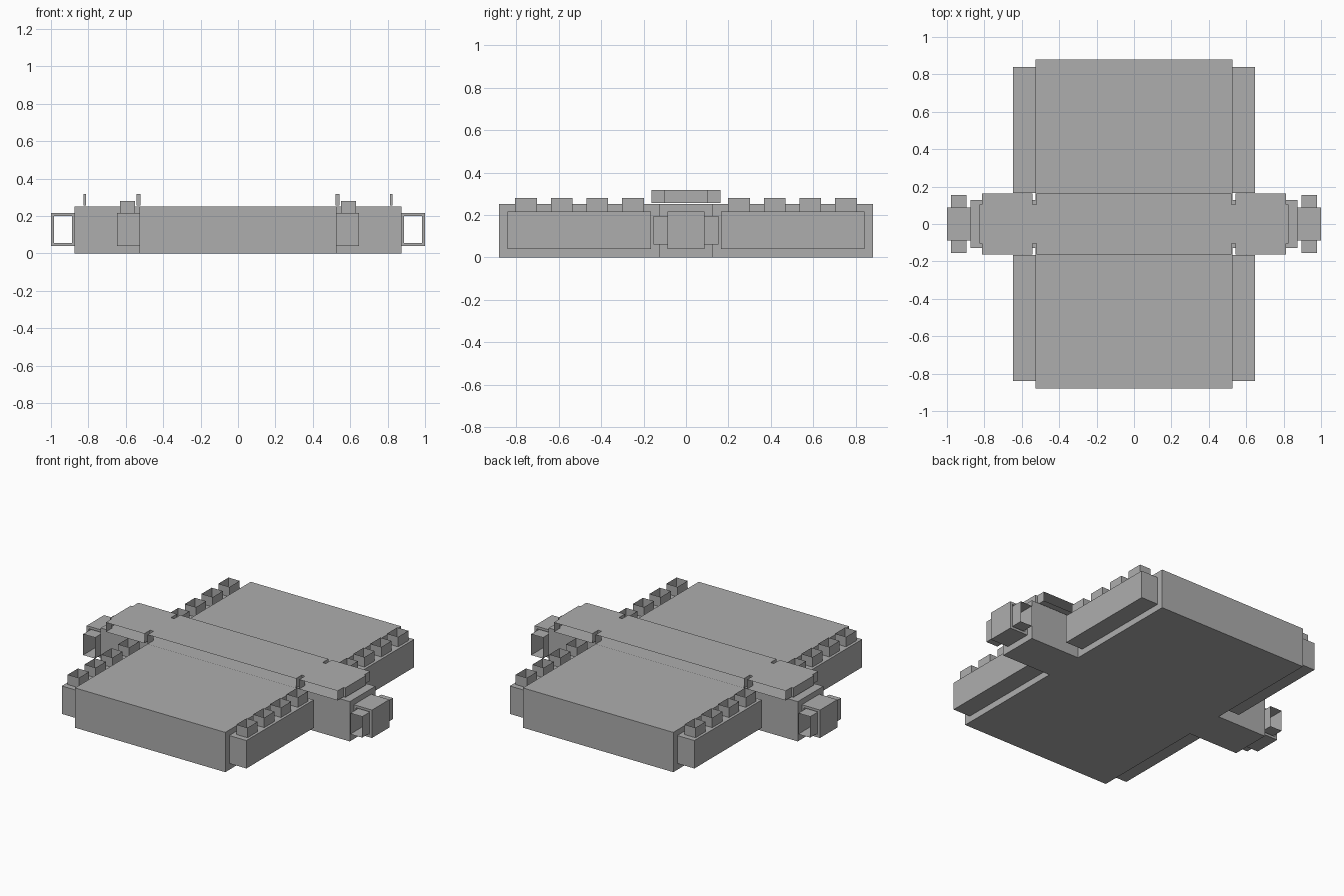
import bpy
import bmesh

old = bpy.data.objects.get("Cube")
if old:
    bpy.data.objects.remove(old, do_unlink=True)

grey = bpy.data.materials.new("hull grey")
grey.use_nodes = True
grey.diffuse_color = (0.42, 0.42, 0.42, 1)
grey.node_tree.nodes["Principled BSDF"].inputs["Base Color"].default_value = (0.42, 0.42, 0.42, 1)


def finish(name, bm):
    mesh = bpy.data.meshes.new(name)
    bm.to_mesh(mesh)
    bm.free()
    mesh.materials.append(grey)
    obj = bpy.data.objects.new(name, mesh)
    bpy.context.collection.objects.link(obj)
    return obj


def box_mesh(low, high):
    bm = bmesh.new()
    bmesh.ops.create_cube(bm, size=1)
    for v in bm.verts:
        for i in range(3):
            v.co[i] = high[i] if v.co[i] > 0 else low[i]
    bm.normal_update()
    return bm


def box(name, low, high, is_open=None):
    """Axis-aligned box; faces whose normal passes is_open are left out."""
    bm = box_mesh(low, high)
    if is_open:
        gone = [f for f in bm.faces if is_open(f.normal)]
        bmesh.ops.delete(bm, geom=gone, context='FACES')
    return finish(name, bm)


def span(a, b, sign):
    return sorted((a * sign, b * sign))


# Main slab
box("main_slab", (-0.527, -0.88, 0), (0.527, 0.88, 0.252))

for sx, side in ((1, "left"), (-1, "right")):
    # Cross arm
    x0, x1 = span(0.527, 0.873, sx)
    box(side + "_cross_arm", (x0, -0.128, 0), (x1, 0.128, 0.252))

    # Side rails with rows of open-topped sockets
    for sy, end in ((1, "back"), (-1, "front")):
        x0, x1 = span(0.527, 0.647, sx)
        y0, y1 = span(0.165, 0.84, sy)
        box(f"{side}_{end}_rail", (x0, y0, 0.04), (x1, y1, 0.217))
        x0, x1 = span(0.552, 0.63, sx)
        for i in range(4):
            y = sy * (0.25 + 0.168 * i)
            box(f"{side}_{end}_socket_{i + 1}", (x0, y - 0.051, 0.217),
                (x1, y + 0.051, 0.28), lambda n: n.z > 0.5)

    # Pod housing with a window cut through front and back
    x0, x1 = span(0.873, 1.0, sx)
    bm = box_mesh((x0, -0.087, 0.04), (x1, 0.087, 0.217))
    ends = [f for f in bm.faces if abs(f.normal.y) > 0.5]
    bmesh.ops.inset_individual(bm, faces=ends, thickness=0.022)
    bmesh.ops.delete(bm, geom=ends, context='FACES')
    finish(side + "_pod_housing", bm)

    # Open duct running through the pod
    x0, x1 = span(0.895, 0.978, sx)
    box(side + "_pod_duct", (x0, -0.154, 0.062), (x1, 0.154, 0.195),
        lambda n: abs(n.y) > 0.5)

# Raised deck: notched outline extruded up, open along its long edges
edge, inner = 0.163, 0.104
quarter = [(0.825, inner), (0.812, inner), (0.812, edge), (0.543, edge),
           (0.543, inner), (0.52, inner), (0.52, edge)]
outline = quarter + [(-x, y) for x, y in reversed(quarter)]
outline += [(-x, -y) for x, y in outline]
bm = bmesh.new()
base = bm.faces.new([bm.verts.new((x, y, 0.257)) for x, y in outline])
extruded = bmesh.ops.extrude_face_region(bm, geom=[base], use_keep_orig=True)
for v in extruded["geom"]:
    if isinstance(v, bmesh.types.BMVert):
        v.co.z = 0.317
bmesh.ops.recalc_face_normals(bm, faces=bm.faces)
gone = [f for f in bm.faces
        if abs(f.normal.y) > 0.5 and abs(f.calc_center_median().y) > 0.15]
bmesh.ops.delete(bm, geom=gone, context='FACES')
finish("raised_deck", bm)
